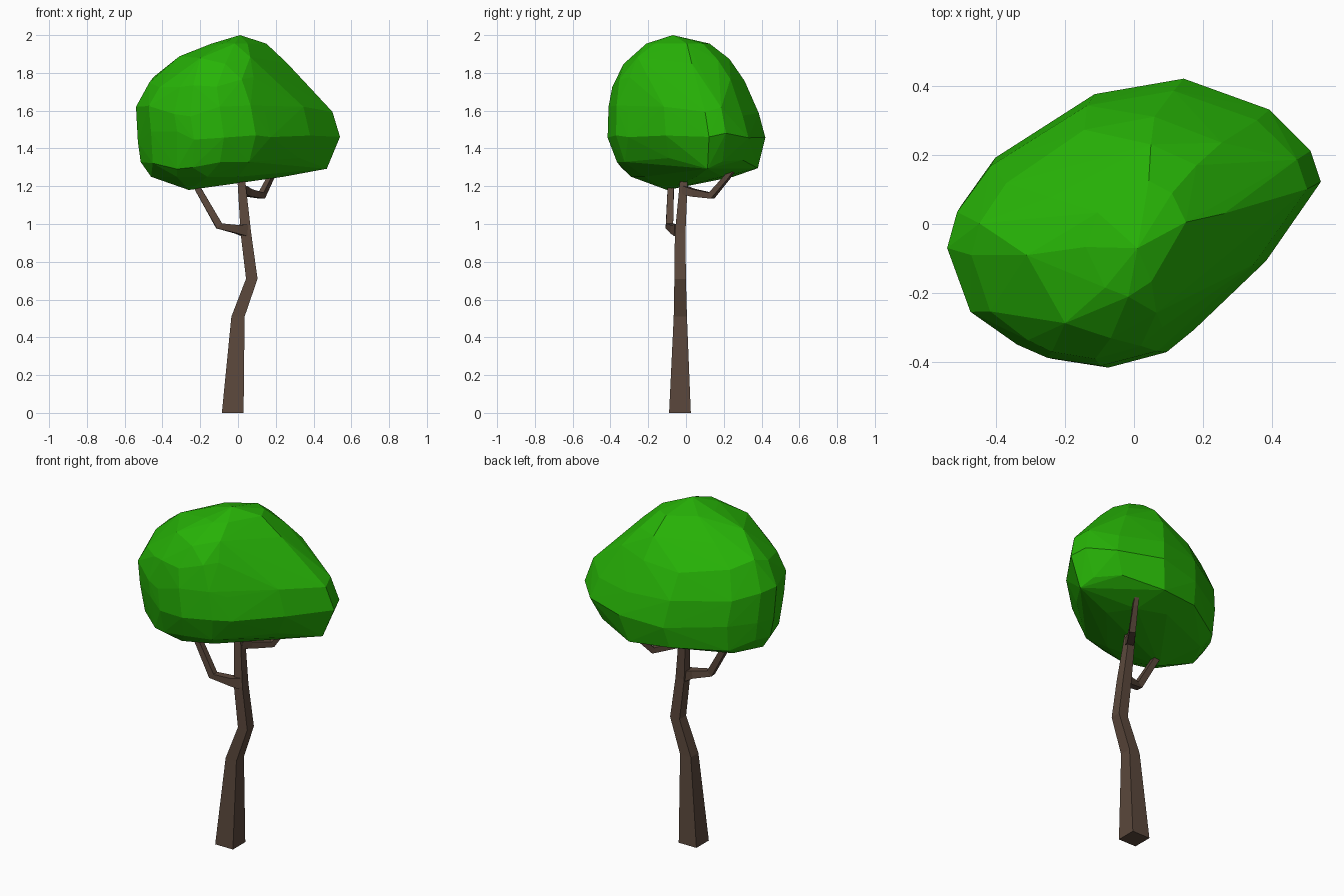
import bpy, bmesh, random
from mathutils import Vector

if "Cube" in bpy.data.objects:
    bpy.data.objects.remove(bpy.data.objects["Cube"])

random.seed(11)


def material(name, rgb):
    m = bpy.data.materials.new(name)
    m.diffuse_color = (*rgb, 1)
    m.use_nodes = True
    m.node_tree.nodes["Principled BSDF"].inputs["Base Color"].default_value = m.diffuse_color
    return m


bark = material("bark", (0.105, 0.065, 0.045))
leaf = material("leaf", (0.02, 0.45, 0.002))


def finish(name, bm, mat):
    bmesh.ops.recalc_face_normals(bm, faces=bm.faces)
    me = bpy.data.meshes.new(name)
    bm.to_mesh(me)
    bm.free()
    me.materials.append(mat)
    ob = bpy.data.objects.new(name, me)
    bpy.context.collection.objects.link(ob)
    return ob


def limb(name, path, flat=False):
    """Square tapered limb along (x, y, z, width); flat keeps rings level."""
    bm = bmesh.new()
    pts = [Vector(p[:3]) for p in path]
    rings = []
    for i, p in enumerate(pts):
        t = (pts[min(i + 1, len(pts) - 1)] - pts[max(i - 1, 0)]).normalized()
        if flat:
            u, v = Vector((1, 0, 0)), Vector((0, 1, 0))
        else:
            u = t.cross(Vector((0, 0, 1))).normalized()
            v = t.cross(u)
        h = path[i][3] / 2
        rings.append([bm.verts.new(p + u * a * h + v * b * h)
                      for a, b in ((-1, -1), (1, -1), (1, 1), (-1, 1))])
    for r, s in zip(rings, rings[1:]):
        for k in range(4):
            bm.faces.new((r[k], r[(k + 1) % 4], s[(k + 1) % 4], s[k]))
    bm.faces.new(rings[0])
    bm.faces.new(rings[-1])
    return finish(name, bm, bark)


# crooked trunk and two elbowed branches
limb("trunk", [(-0.028, -0.032, 0, 0.115), (0, -0.03, 0.51, 0.07),
               (0.073, -0.031, 0.71, 0.061), (0.042, -0.031, 0.95, 0.056),
               (0.016, -0.01, 1.25, 0.04), (0.01, 0, 1.4, 0.025)], flat=True)
limb("left_branch", [(0.035, -0.035, 0.967, 0.062), (-0.005, -0.06, 0.972, 0.045),
                     (-0.10, -0.088, 0.99, 0.038), (-0.22, -0.08, 1.20, 0.032),
                     (-0.28, -0.08, 1.30, 0.022)])
limb("right_branch", [(0.025, -0.012, 1.18, 0.045), (0.055, 0.04, 1.165, 0.04),
                      (0.125, 0.135, 1.15, 0.034), (0.175, 0.22, 1.25, 0.027),
                      (0.20, 0.27, 1.32, 0.02)])

# canopy: plan outline fitted to the extents of each level, then wrapped in a hull
outline = [(-.54, -.06), (-.51, .05), (-.41, .19), (-.12, .375), (.14, .42),
           (.39, .33), (.51, .21), (.54, .12), (.38, -.11), (.17, -.31),
           (.09, -.375), (-.08, -.42), (-.24, -.395), (-.33, -.355), (-.47, -.255)]
sparse = (0, 2, 4, 5, 7, 9, 11, 13)
levels = [  # z, x min, x max, y min, y max
    (1.25, -.46, .24, -.29, .25), (1.32, -.515, .47, -.365, .38),
    (1.46, -.53, .54, -.415, .42), (1.60, -.54, .50, -.41, .385),
    (1.75, -.47, .37, -.39, .31), (1.87, -.31, .26, -.33, .23),
    (1.955, -.14, .15, -.21, .125)]
bm = bmesh.new()
for i, (z, x0, x1, y0, y1) in enumerate(levels):
    for k, (x, y) in enumerate(outline):
        if i in (0, 5, 6) and k not in sparse:
            continue
        bm.verts.new((x0 + (x + .54) / 1.08 * (x1 - x0),
                      y0 + (y + .42) / .84 * (y1 - y0),
                      z + random.uniform(-.03, .03) * (0 < i < 6)))
for p in ((0.01, -0.07, 2.0), (-0.26, -0.1, 1.18)):
    bm.verts.new(p)
bmesh.ops.convex_hull(bm, input=bm.verts)
bmesh.ops.delete(bm, geom=[v for v in bm.verts if not v.link_faces], context='VERTS')
finish("canopy", bm, leaf)
